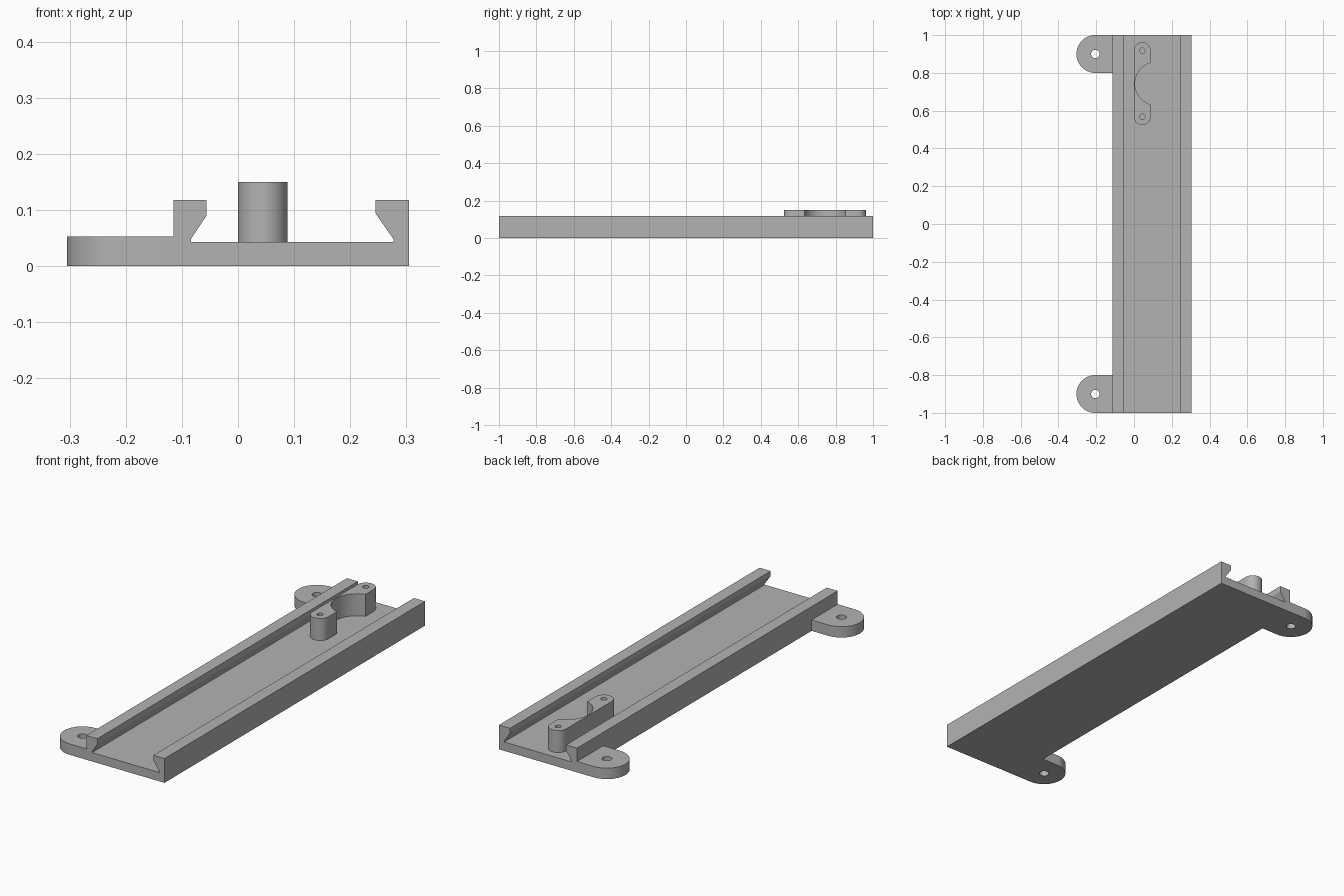
import bpy
import bmesh
from math import pi, cos, sin, asin, radians
from mathutils import Matrix

cube = bpy.data.objects.get("Cube")
if cube:
    bpy.data.objects.remove(cube, do_unlink=True)

grey = bpy.data.materials.new("plain grey")
grey.use_nodes = True
GREY = (0.45, 0.45, 0.45, 1)
grey.diffuse_color = GREY
grey.node_tree.nodes["Principled BSDF"].inputs["Base Color"].default_value = GREY


def arc(cx, cy, r, start, end, steps=24):
    """Points along an arc, angles in radians."""
    angles = [start + (end - start) * i / steps for i in range(steps + 1)]
    return [(cx + r * cos(a), cy + r * sin(a)) for a in angles]


def circle(cx, cy, r):
    return arc(cx, cy, r, 0, 2 * pi, 32)[:-1]


def extrude(name, loops, low, high, turn=Matrix()):
    """Solid from a flat outline (first loop) with holes (other loops)."""
    curve = bpy.data.curves.new(name, 'CURVE')
    curve.dimensions = '2D'
    curve.fill_mode = 'BOTH'
    curve.extrude = (high - low) / 2
    for loop in loops:
        spline = curve.splines.new('POLY')
        spline.points.add(len(loop) - 1)
        for point, (x, y) in zip(spline.points, loop):
            point.co = (x, y, 0, 1)
        spline.use_cyclic_u = True
    temp = bpy.data.objects.new(name + " outline", curve)
    mesh = bpy.data.meshes.new_from_object(temp)
    bpy.data.objects.remove(temp)
    bpy.data.curves.remove(curve)

    # Weld caps to walls and move into place
    bm = bmesh.new()
    bm.from_mesh(mesh)
    bmesh.ops.remove_doubles(bm, verts=bm.verts, dist=1e-5)
    bmesh.ops.transform(bm, verts=bm.verts,
                        matrix=turn @ Matrix.Translation((0, 0, (low + high) / 2)))
    bmesh.ops.recalc_face_normals(bm, faces=bm.faces)
    bm.to_mesh(mesh)
    bm.free()
    mesh.name = name
    mesh.materials.clear()
    mesh.materials.append(grey)

    obj = bpy.data.objects.new(name, mesh)
    bpy.context.collection.objects.link(obj)
    bpy.ops.object.select_all(action='DESELECT')
    obj.select_set(True)
    bpy.context.view_layer.objects.active = obj
    bpy.ops.object.shade_smooth_by_angle(angle=radians(30))
    return obj


# Dovetail channel: cross-section run along the whole length
LEFT, RIGHT, FLOOR, TOP = -0.115, 0.305, 0.043, 0.118
section = [
    (LEFT, 0), (RIGHT, 0), (RIGHT, TOP), (0.245, TOP), (0.245, 0.094),
    (0.277, 0.048), (0.277, FLOOR), (-0.084, FLOOR), (-0.084, 0.048),
    (-0.056, 0.09), (-0.056, TOP), (LEFT, TOP),
]
extrude("channel_rail", [section], -1, 1, Matrix.Rotation(pi / 2, 4, 'X'))

# Rounded mounting tabs with screw holes at both ends
TAB_X, TAB_R = -0.205, 0.1
for name, y in (("front_tab", -0.9), ("back_tab", 0.9)):
    outline = arc(TAB_X, y, TAB_R, pi / 2, 1.5 * pi, 32)
    outline += [(LEFT, y - TAB_R), (LEFT, y + TAB_R)]
    extrude(name, [outline, circle(TAB_X, y, 0.022)], 0, 0.053)

# Clamp block: rounded ends, two screw holes, round bite in one side
R, MID, REACH = 0.044, 0.743, 0.175
BITE_R, BITE_HALF = 0.1145, 0.11
bite_x = 2 * R + (BITE_R ** 2 - BITE_HALF ** 2) ** 0.5
spread = asin(BITE_HALF / BITE_R)
outline = arc(R, MID + REACH, R, 0, pi)
outline += arc(R, MID - REACH, R, pi, 2 * pi)
outline += arc(bite_x, MID, BITE_R, pi + spread, pi - spread, 32)
holes = [circle(R, MID + side * REACH, 0.014) for side in (-1, 1)]
extrude("clamp_block", [outline] + holes, FLOOR, 0.15)
